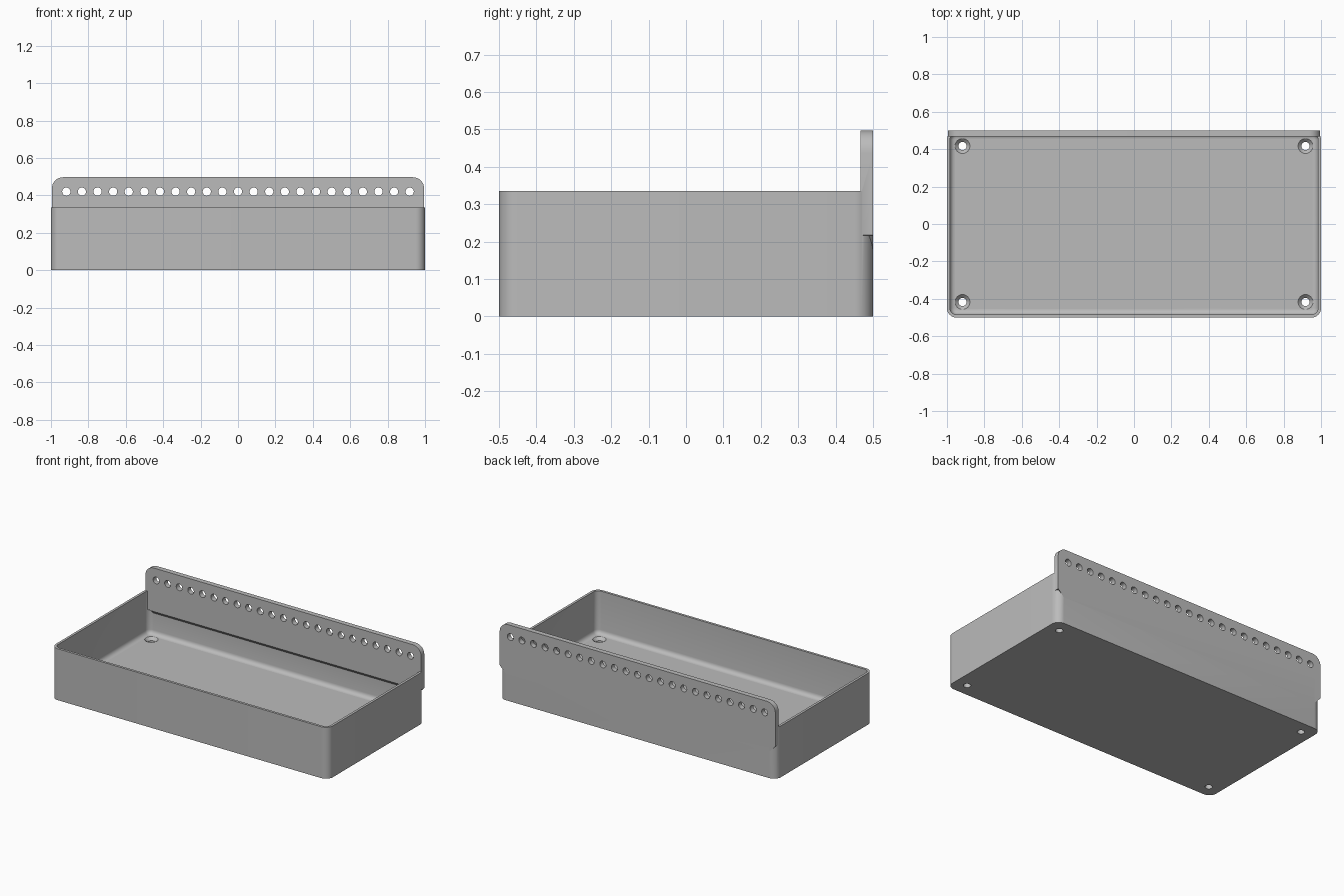
import bpy, bmesh, math
from mathutils import Matrix, Vector

if "Cube" in bpy.data.objects:
    bpy.data.objects.remove(bpy.data.objects["Cube"], do_unlink=True)

# Overall sizes
HALF_X, HALF_Y, HEIGHT = 1.0, 0.5, 0.335
WALL, FLOOR, CORNER, FILLET = 0.016, 0.055, 0.05, 0.028
PLATE_X, PLATE_TOP, PLATE_FRONT = 0.995, 0.497, 0.467

grey = bpy.data.materials.new("plain grey")
grey.use_nodes = True
colour = (0.5, 0.5, 0.5, 1)
grey.diffuse_color = colour
grey.node_tree.nodes["Principled BSDF"].inputs["Base Color"].default_value = colour


def finish(name, bm):
    bmesh.ops.recalc_face_normals(bm, faces=bm.faces)
    mesh = bpy.data.meshes.new(name)
    bm.to_mesh(mesh)
    bm.free()
    obj = bpy.data.objects.new(name, mesh)
    bpy.context.collection.objects.link(obj)
    mesh.materials.append(grey)
    return obj


def rounded_loop(bm, inset, z, steps=8):
    """Rounded rectangle of vertices, inset from the outer size."""
    r = max(CORNER - inset, 0.01)
    cx, cy = HALF_X - inset - r, HALF_Y - inset - r
    verts = []
    for quarter, (sx, sy) in enumerate([(1, 1), (-1, 1), (-1, -1), (1, -1)]):
        for i in range(steps + 1):
            a = (quarter + i / steps) * math.pi / 2
            verts.append(bm.verts.new((sx * cx + r * math.cos(a), sy * cy + r * math.sin(a), z)))
    return verts


def make_tray():
    # Stack of loops: outer wall, rim, inner wall, filleted floor
    bm = bmesh.new()
    levels = [(0, 0), (0, HEIGHT), (WALL, HEIGHT)]
    for i in range(6):
        a = i / 5 * math.pi / 2
        levels.append((WALL + FILLET * (1 - math.cos(a)), FLOOR + FILLET * (1 - math.sin(a))))
    loops = [rounded_loop(bm, *level) for level in levels]
    for low, high in zip(loops, loops[1:]):
        for i in range(len(low)):
            j = (i + 1) % len(low)
            bm.faces.new((low[i], low[j], high[j], high[i]))
    bm.faces.new(loops[0])
    bm.faces.new(loops[-1])
    return finish("tray", bm)


def make_plate():
    # Outline with rounded top corners and sloped lower corners
    radius, slope, bottom = 0.06, 0.042, 0.175
    half = [(PLATE_X - slope, bottom), (PLATE_X, bottom + slope)]
    for i in range(9):
        a = i / 8 * math.pi / 2
        half.append((PLATE_X - radius + radius * math.cos(a), PLATE_TOP - radius + radius * math.sin(a)))
    outline = half + [(-x, z) for x, z in reversed(half)]
    bm = bmesh.new()
    back = [bm.verts.new((x, HALF_Y, z)) for x, z in outline]
    # The underside rises towards the inside of the tray
    front = [bm.verts.new((x, PLATE_FRONT, max(z, bottom + slope - 0.004))) for x, z in outline]
    bm.faces.new(back)
    bm.faces.new(front)
    for i in range(len(back)):
        j = (i + 1) % len(back)
        bm.faces.new((back[i], back[j], front[j], front[i]))
    bmesh.ops.triangulate(bm, faces=bm.faces)
    return finish("back_plate", bm)


def add_rod(bm, matrix, r1, r2, depth, sides=24):
    bmesh.ops.create_cone(bm, cap_ends=True, segments=sides, radius1=r1, radius2=r2,
                          depth=depth, matrix=matrix)


def combine(target, tool, operation):
    mod = target.modifiers.new(operation.lower(), "BOOLEAN")
    mod.operation, mod.object, mod.solver = operation, tool, "EXACT"
    bpy.context.view_layer.objects.active = target
    bpy.ops.object.modifier_apply(modifier=mod.name)
    bpy.data.objects.remove(tool, do_unlink=True)


tray = make_tray()
combine(tray, make_plate(), "UNION")

# Row of holes along the top of the back plate
bm = bmesh.new()
turn = Matrix.Rotation(math.pi / 2, 4, "X")
for i in range(23):
    x = -0.918 + i * 1.836 / 22
    add_rod(bm, Matrix.Translation((x, HALF_Y - 0.02, 0.42)) @ turn, 0.022, 0.022, 0.2)
combine(tray, finish("peg_hole_cutter", bm), "DIFFERENCE")

# Screw holes in the floor corners, then their countersinks
corners = [(sx * 0.917, sy * 0.417) for sx in (-1, 1) for sy in (-1, 1)]
bm = bmesh.new()
for x, y in corners:
    add_rod(bm, Matrix.Translation((x, y, 0.03)), 0.022, 0.022, 0.2)
combine(tray, finish("screw_hole_cutter", bm), "DIFFERENCE")
bm = bmesh.new()
for x, y in corners:
    add_rod(bm, Matrix.Translation((x, y, FLOOR - 0.008)), 0.02, 0.044, 0.024)
combine(tray, finish("countersink_cutter", bm), "DIFFERENCE")

# Smooth the rounded corners, keep the edges sharp
tray.name = "tray_with_back_plate"
bpy.ops.object.select_all(action="DESELECT")
tray.select_set(True)
bpy.context.view_layer.objects.active = tray
bpy.ops.object.shade_smooth_by_angle(angle=math.radians(30))
